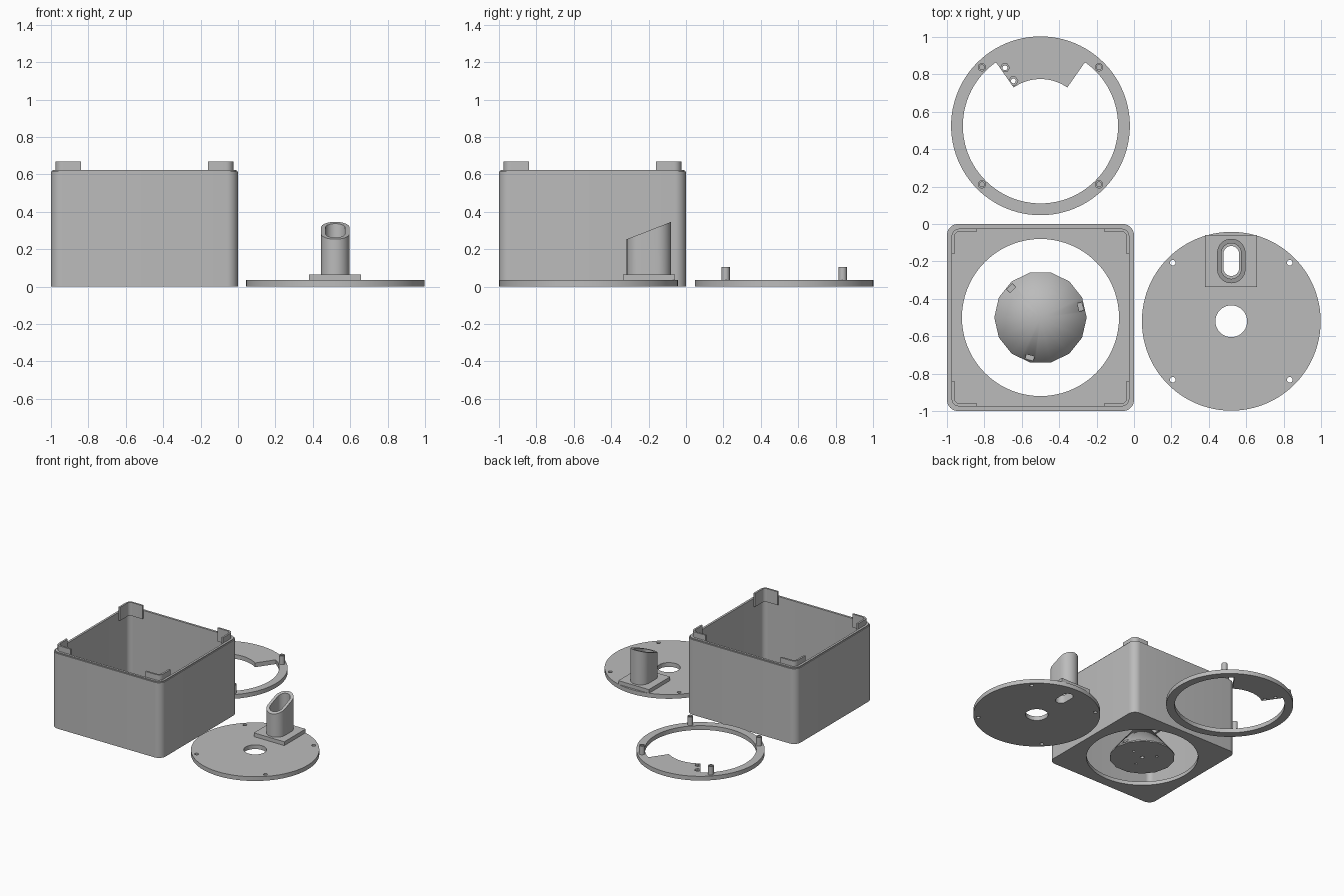
import bpy, bmesh
from math import sin, cos, pi, radians

if "Cube" in bpy.data.objects:
    bpy.data.objects.remove(bpy.data.objects["Cube"])

grey = bpy.data.materials.new("plain_grey")
grey.use_nodes = True
grey.diffuse_color = (0.5, 0.5, 0.5, 1)
grey.node_tree.nodes["Principled BSDF"].inputs["Base Color"].default_value = (0.5, 0.5, 0.5, 1)


# Outlines
def arc(cx, cy, r, a0, a1, n):
    return [(cx + r * cos(radians(a0 + (a1 - a0) * i / n)),
             cy + r * sin(radians(a0 + (a1 - a0) * i / n))) for i in range(n + 1)]


def circle(cx, cy, r, n=24):
    return arc(cx, cy, r, 0, 360, n)[:-1]


def rounded(cx, cy, w, d, r, n=8):
    a, b = w / 2 - r, d / 2 - r
    pts = []
    for k, (sx, sy) in enumerate([(1, 1), (-1, 1), (-1, -1), (1, -1)]):
        pts += arc(cx + sx * a, cy + sy * b, r, 90 * k, 90 * k + 90, n)
    return pts


def slot(cx, cy, w, d):
    r, h = w / 2, (d - w) / 2
    return arc(cx, cy + h, r, 0, 180, 16) + arc(cx, cy - h, r, 180, 360, 16)


def rect(x0, x1, y0, y1):
    return [(x0, y0), (x1, y0), (x1, y1), (x0, y1)]


def turned(cx, cy, w, d, ang):
    c, s = cos(radians(ang)), sin(radians(ang))
    return [(cx + x * c - y * s, cy + x * s + y * c)
            for x, y in rect(-w / 2, w / 2, -d / 2, d / 2)]


# Solid from an outline; the top may be a height or a function of x and y
def prism(name, pts, z0, z1):
    top = z1 if callable(z1) else lambda x, y: z1
    bm = bmesh.new()
    low = [bm.verts.new((x, y, z0)) for x, y in pts]
    high = [bm.verts.new((x, y, top(x, y))) for x, y in pts]
    bm.faces.new(low[::-1])
    bm.faces.new(high)
    for i in range(len(pts)):
        j = (i + 1) % len(pts)
        bm.faces.new((low[i], low[j], high[j], high[i]))
    return finish(name, bm)


def finish(name, bm):
    bmesh.ops.recalc_face_normals(bm, faces=bm.faces)
    me = bpy.data.meshes.new(name)
    bm.to_mesh(me)
    bm.free()
    me.materials.append(grey)
    ob = bpy.data.objects.new(name, me)
    bpy.context.scene.collection.objects.link(ob)
    return ob


# Subtract outlines (points, bottom, top) and shade the result
def carve(ob, *cuts):
    for pts, z0, z1 in cuts:
        tool = prism("cutter", pts, z0, z1)
        mod = ob.modifiers.new("cut", 'BOOLEAN')
        mod.operation, mod.solver, mod.object = 'DIFFERENCE', 'EXACT', tool
        bpy.context.view_layer.update()
        dg = bpy.context.evaluated_depsgraph_get()
        me = bpy.data.meshes.new_from_object(ob.evaluated_get(dg))
        ob.modifiers.clear()
        ob.data = me
        bpy.data.objects.remove(tool)
    for o in bpy.context.selected_objects:
        o.select_set(False)
    ob.select_set(True)
    bpy.context.view_layer.objects.active = ob
    bpy.ops.object.shade_smooth_by_angle(angle=radians(25))
    ob.select_set(False)


# Open box with a round hole in its floor
B = -0.5
inner = rounded(B, B, 0.95, 0.95, 0.04)
carve(prism("box_body", rounded(B, B, 1, 1, 0.06), 0, 0.617),
      (inner, 0.03, 1), (circle(B, B, 0.42, 72), -0.1, 0.1))
carve(prism("box_rim", rounded(B, B, 0.986, 0.986, 0.055), 0.617, 0.625), (inner, 0.5, 1))

# Corner clips standing up inside the rim
carve(prism("corner_clips", rounded(B, B, 0.95, 0.95, 0.04), 0.56, 0.67),
      (rounded(B, B, 0.92, 0.92, 0.028), 0.5, 1),
      (rect(-0.84, -0.16, -1.1, 0.1), 0.5, 1),
      (rect(-1.1, 0.1, -0.84, -0.16), 0.5, 1))

# Cone with a many-sided edge, locking slots and screw holes
SIDES, STEP, R, H = 14, 4, 0.25, 0.32
bm = bmesh.new()
apex = bm.verts.new((B, B, H))
rim, base = [], []
for i in range(SIDES * STEP):
    t = (i % STEP / STEP - 0.5) * 2 * pi / SIDES
    r = 0.247 * cos(pi / SIDES) / cos(t)
    a = 2 * pi * i / (SIDES * STEP)
    x, y = B + r * cos(a), B + r * sin(a)
    rim.append(bm.verts.new((x, y, H * (1 - r / R))))
    base.append(bm.verts.new((x, y, 0)))
bm.faces.new(base[::-1])
for i in range(len(rim)):
    j = (i + 1) % len(rim)
    bm.faces.new((rim[i], rim[j], apex))
    bm.faces.new((base[i], base[j], rim[j], rim[i]))
cone_cuts = [(circle(B, B, 0.016, 16), -0.1, 0.05)]
for ang in (15, 135, 255):
    a = radians(ang)
    cone_cuts.append((turned(B + 0.222 * cos(a), B + 0.222 * sin(a), 0.025, 0.045, ang), 0.012, 0.2))
    cone_cuts.append((circle(B + 0.11 * cos(a), B + 0.11 * sin(a), 0.01, 12), -0.1, 0.05))
carve(finish("cone", bm), *cone_cuts)

# Mounting ring with an inward tab and two nut pockets
RX, RY, OFF = -0.5, 0.525, 0.313
corners = [(sx * OFF, sy * OFF) for sx in (-1, 1) for sy in (-1, 1)]
opening = arc(RX, RY, 0.415, 125, 415, 72) + arc(RX, RY, 0.25, 55, 125, 20)
ring_cuts = [(opening, -0.1, 0.2)]
for x, y in ((-0.69, 0.835), (-0.645, 0.765)):
    ring_cuts.append((circle(x, y, 0.024, 6), 0.018, 0.1))
    ring_cuts.append((circle(x, y, 0.013, 16), -0.1, 0.1))
carve(prism("mounting_ring", circle(RX, RY, 0.478, 96), 0, 0.035), *ring_cuts)

# Hollow posts on the ring
for n, (x, y) in enumerate(corners):
    carve(prism("ring_post_%d" % (n + 1), circle(RX + x, RY + y, 0.022), 0.02, 0.105),
          (circle(RX + x, RY + y, 0.013, 16), 0.036, 0.2))

# Lid disc with a centre hole, screw holes and the outlet passage
DX, DY, TY = 0.52, -0.52, -0.198
passage = (slot(DX, TY, 0.085, 0.16), -0.1, 0.1)
carve(prism("lid_disc", circle(DX, DY, 0.478, 96), 0, 0.035),
      (circle(DX, DY, 0.085, 48), -0.1, 0.1), passage,
      *[(circle(DX + x, DY + y, 0.015, 16), -0.1, 0.1) for x, y in corners])

# Square plate and slanted outlet tube
carve(prism("outlet_plate", rect(0.38, 0.657, -0.337, -0.06), 0.035, 0.066), passage)
carve(prism("outlet_tube", slot(DX, TY, 0.152, 0.238), 0.066,
            lambda x, y: 0.3 + (y - TY) * 0.39),
      (slot(DX, TY, 0.105, 0.19), 0, 0.5))
